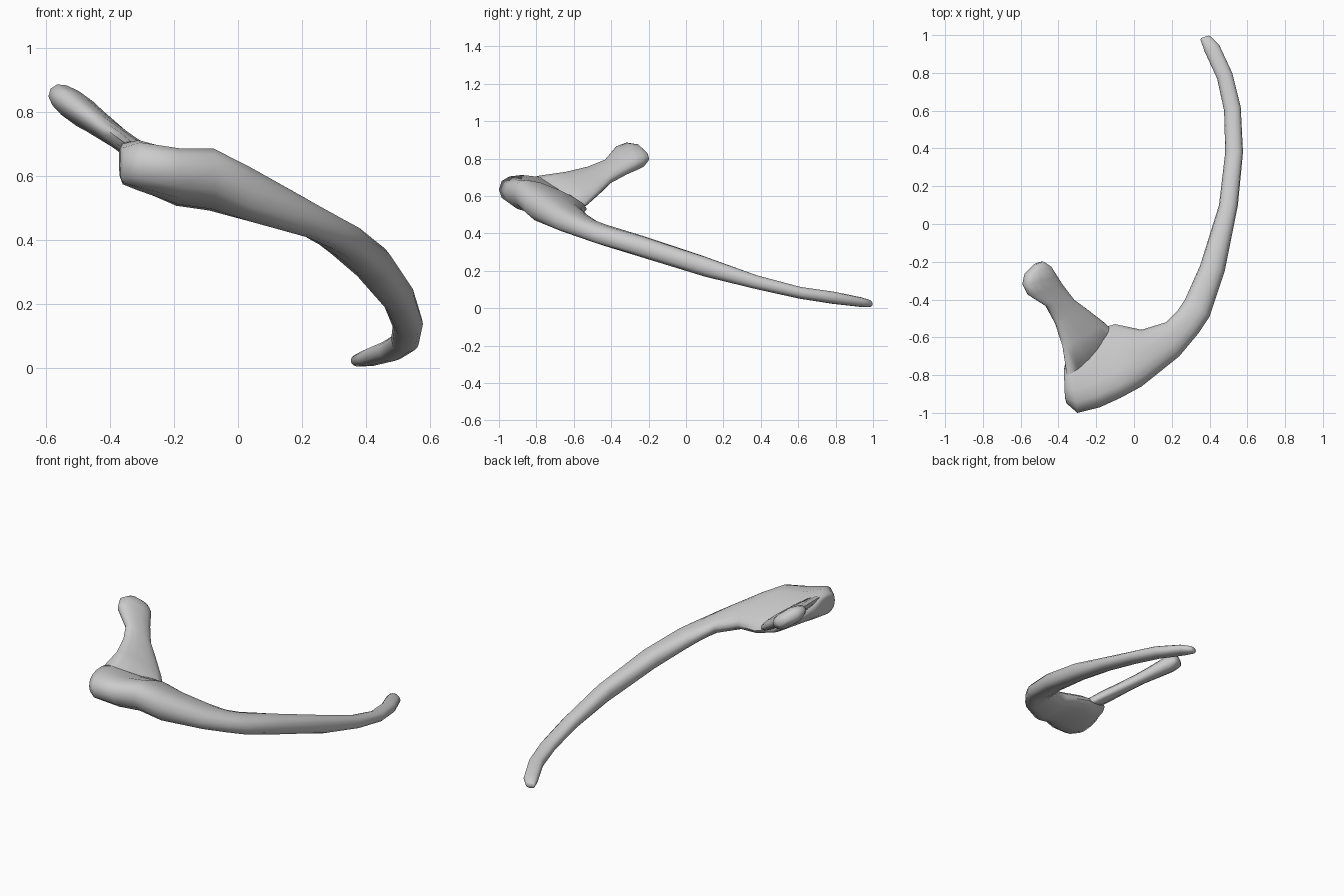
import bpy, math
from mathutils import Vector

if "Cube" in bpy.data.objects:
    bpy.data.objects.remove(bpy.data.objects["Cube"])

SIDES = 14


def ring(outer, inner, h_out, h_in, up, power=0.85):
    """Rounded cross-section between two edge points, thickness tapering across."""
    pts = []
    for k in range(SIDES):
        t = 2 * math.pi * k / SIDES
        c, s = math.cos(t), math.sin(t)
        c = math.copysign(abs(c) ** power, c)
        s = math.copysign(abs(s) ** power, s)
        f = (1 + c) / 2
        pts.append(inner.lerp(outer, f) + up * s * (h_in + (h_out - h_in) * f))
    return pts


def loft(name, rings):
    """Skin a list of rings and close both ends with a slightly domed cap."""
    def shrink(r, f, push):
        c = sum(r, Vector()) / SIDES
        return [c + (p - c) * f + push for p in r]
    centre = lambda r: sum(r, Vector()) / SIDES
    d0 = (centre(rings[0]) - centre(rings[1])).normalized() * 0.008
    d1 = (centre(rings[-1]) - centre(rings[-2])).normalized() * 0.008
    rings = [shrink(rings[0], 0.7, d0)] + rings + [shrink(rings[-1], 0.7, d1)]
    verts = [p for r in rings for p in r]
    faces = []
    for i in range(len(rings) - 1):
        for k in range(SIDES):
            n = (k + 1) % SIDES
            a, b = i * SIDES, (i + 1) * SIDES
            faces.append((a + k, a + n, b + n, b + k))
    faces.append(tuple(reversed(range(SIDES))))
    faces.append(tuple(range(len(verts) - SIDES, len(verts))))
    me = bpy.data.meshes.new(name)
    me.from_pydata(verts, [], faces)
    ob = bpy.data.objects.new(name, me)
    bpy.context.collection.objects.link(ob)
    bpy.context.view_layer.objects.active = ob
    ob.select_set(True)
    bpy.ops.object.mode_set(mode='EDIT')
    bpy.ops.mesh.select_all(action='SELECT')
    bpy.ops.mesh.normals_make_consistent(inside=False)
    bpy.ops.object.mode_set(mode='OBJECT')
    bpy.ops.object.shade_smooth_by_angle(angle=math.radians(60))
    ob.select_set(False)
    return ob


# Curved shaft: outer x, y, inner x, y, outer z, half height, inner z, half height
shaft = [
    (-.357, -.95, -.365, -.74, .630, .070, .650, .055),
    (-.30, -1.00, -.33, -.66, .635, .092, .630, .060),
    (-.18, -.97, -.20, -.56, .620, .105, .550, .050),
    (-.07, -.92, -.10, -.53, .615, .115, .530, .045),
    (.04, -.86, .04, -.56, .555, .105, .515, .050),
    (.24, -.70, .17, -.52, .465, .070, .475, .045),
    (.34, -.58, .23, -.46, .420, .060, .430, .045),
    (.40, -.49, .27, -.40, .390, .058, .400, .050),
    (.48, -.25, .35, -.22, .325, .058, .335, .055),
    (.55, .10, .45, .10, .220, .054, .225, .054),
    (.577, .38, .483, .38, .138, .038, .138, .038),
    (.565, .62, .477, .60, .082, .032, .082, .032),
    (.52, .80, .44, .77, .056, .033, .056, .033),
    (.45, .95, .375, .91, .033, .026, .033, .026),
    (.405, .993, .352, .975, .024, .019, .024, .019),
]
loft("curved_shaft", [
    ring(Vector((ox, oy, zo)), Vector((ix, iy, zi)), ho, hi, Vector((0, 0, 1)))
    for ox, oy, ix, iy, zo, ho, zi, hi in shaft])

# Flat flaring neck with knobbed head, lying in one tilted plane:
# left edge x, y, right edge x, y, half thickness
neck = [
    (-.535, -.225, -.475, -.203, .025),
    (-.572, -.265, -.445, -.225, .045),
    (-.585, -.320, -.415, -.270, .047),
    (-.560, -.375, -.385, -.315, .042),
    (-.465, -.435, -.320, -.400, .034),
    (-.415, -.530, -.250, -.450, .034),
    (-.378, -.650, -.160, -.520, .036),
    (-.355, -.800, -.070, -.610, .030),
]


def on_plane(x, y):
    return Vector((x, y, .445 - .73 * x))


loft("neck_and_head", [
    ring(on_plane(ax, ay), on_plane(bx, by), h, h, Vector((.59, 0, .81)))
    for ax, ay, bx, by, h in neck])
